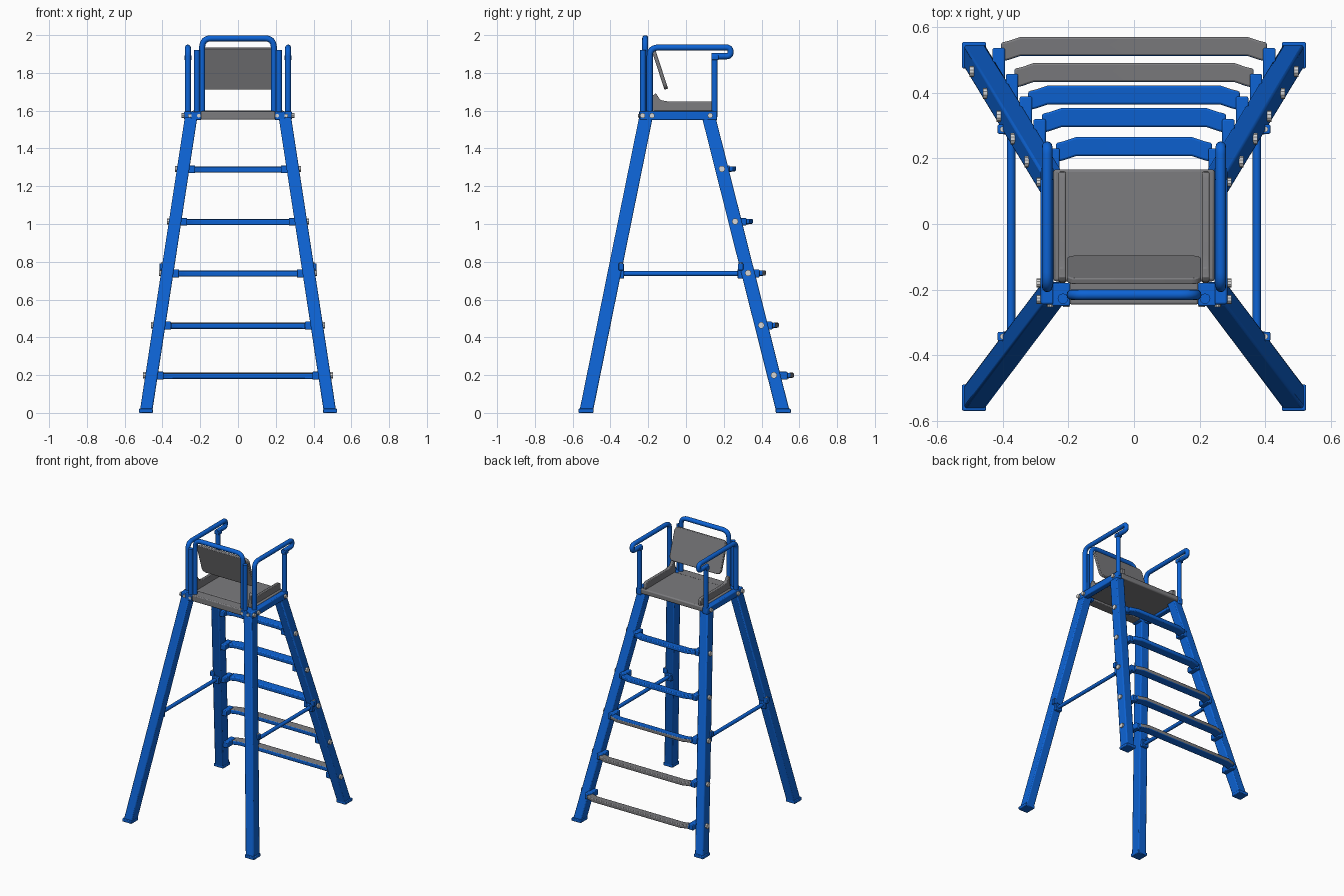
import bpy, bmesh, math
from mathutils import Vector

if "Cube" in bpy.data.objects:
    bpy.data.objects.remove(bpy.data.objects["Cube"])


def material(name, rgb):
    m = bpy.data.materials.new(name)
    m.diffuse_color = (*rgb, 1)
    m.use_nodes = True
    m.node_tree.nodes["Principled BSDF"].inputs["Base Color"].default_value = m.diffuse_color
    return m


BLUE = material("blue paint", (0.004, 0.125, 0.66))
GREY = material("grey plastic", (0.2, 0.2, 0.21))
STEEL = material("bolt steel", (0.68, 0.68, 0.68))


def finish(bm, name, mat, bevel=0.0, smooth=True):
    bmesh.ops.recalc_face_normals(bm, faces=bm.faces)
    me = bpy.data.meshes.new(name)
    bm.to_mesh(me)
    bm.free()
    ob = bpy.data.objects.new(name, me)
    bpy.context.collection.objects.link(ob)
    me.materials.append(mat)
    if bevel:
        b = ob.modifiers.new("bevel", 'BEVEL')
        b.width, b.segments, b.limit_method = bevel, 2, 'ANGLE'
    if smooth:
        bpy.ops.object.select_all(action='DESELECT')
        bpy.context.view_layer.objects.active = ob
        ob.select_set(True)
        bpy.ops.object.shade_smooth_by_angle(angle=math.radians(35))
    return ob


def box(name, mat, lo, hi, bevel=0.004):
    bm = bmesh.new()
    bmesh.ops.create_cube(bm, size=1)
    for v in bm.verts:
        v.co = [(lo[i] + hi[i]) / 2 + v.co[i] * (hi[i] - lo[i]) for i in range(3)]
    return finish(bm, name, mat, bevel)


def loft(name, mat, rings, bevel=0.0):
    """Join a list of equal closed rings and cap both ends."""
    bm = bmesh.new()
    rs = [[bm.verts.new(p) for p in r] for r in rings]
    n = len(rs[0])
    for a, b in zip(rs, rs[1:]):
        for i in range(n):
            bm.faces.new((a[i], a[(i + 1) % n], b[(i + 1) % n], b[i]))
    bm.faces.new(rs[0])
    bm.faces.new(rs[-1])
    return finish(bm, name, mat, bevel)


def rounded(pts, r, steps=6):
    """Round the inner corners of a polyline."""
    pts = [Vector(p) for p in pts]
    out = [pts[0]]
    for a, p, b in zip(pts, pts[1:], pts[2:]):
        d = min(r, (a - p).length * 0.49, (b - p).length * 0.49)
        s, e = p + (a - p).normalized() * d, p + (b - p).normalized() * d
        for k in range(steps + 1):
            t = k / steps
            out.append(s * (1 - t) ** 2 + p * 2 * t * (1 - t) + e * t * t)
    return out + [pts[-1]]


def tube(name, mat, pts, r, bend=0.04, sides=12):
    """Round tube along a path that lies in one plane."""
    path = rounded(pts, bend)
    normal = Vector((0, 0, 1))
    if len(pts) > 2:
        normal = (Vector(pts[1]) - Vector(pts[0])).cross(Vector(pts[2]) - Vector(pts[1])).normalized()
    elif abs((path[1] - path[0]).normalized().z) > 0.9:
        normal = Vector((1, 0, 0))
    rings = []
    for i, p in enumerate(path):
        t = (path[min(i + 1, len(path) - 1)] - path[max(i - 1, 0)]).normalized()
        side = t.cross(normal).normalized()
        rings.append([p + r * (side * math.cos(a) + normal * math.sin(a))
                      for a in (2 * math.pi * k / sides for k in range(sides))])
    return loft(name, mat, rings)


def bolt(name, p, axis, r=0.016, h=0.012):
    p = Vector(p)
    return tube(name, STEEL, [p, p + Vector(axis) * h], r, sides=10)


# Leg centre lines as a function of height
def leg_x(z): return 0.488 - 0.153 * z
def front_y(z): return -0.53 + 0.203 * z
def rear_y(z): return 0.515 - 0.252 * z


def section(x, y, z, hx, hy):
    return [(x - hx, y - hy, z), (x + hx, y - hy, z), (x + hx, y + hy, z), (x - hx, y + hy, z)]


for s, side in ((-1, "left"), (1, "right")):
    # Splayed legs with foot caps
    for end, fy in (("front", front_y), ("rear", rear_y)):
        loft(f"{side}_{end}_leg", BLUE,
             [section(s * leg_x(z), fy(z), z, 0.033, 0.036) for z in (0.005, 1.565)], 0.007)
        box(f"{side}_{end}_foot", BLUE, (s * leg_x(0) - 0.037, fy(0) - 0.04, 0),
            (s * leg_x(0) + 0.037, fy(0) + 0.04, 0.022))

    # Side brace with clamps
    zb = 0.737
    xb = s * leg_x(zb)
    tube(f"{side}_brace", BLUE, [(xb, front_y(zb), zb), (xb, rear_y(zb), zb)], 0.013)
    for end, y in (("front", front_y(zb) + 0.037), ("rear", rear_y(zb) - 0.04)):
        box(f"{side}_{end}_brace_flange", BLUE, (xb - 0.026, y - 0.016, zb - 0.025),
            (xb + 0.026, y + 0.016, zb + 0.025))
        xc = xb + s * 0.025
        box(f"{side}_{end}_brace_clamp", BLUE, (xc - 0.016, y - 0.014, zb + 0.018),
            (xc + 0.016, y + 0.014, zb + 0.055))
        bolt(f"{side}_{end}_brace_bolt", (xc, y, zb + 0.05), (0, 0, 1), 0.009, 0.01)

    # Seat frame rail, corner blocks and bolts
    xs = sorted((s * 0.245, s * 0.285))
    box(f"{side}_seat_rail", BLUE, (xs[0], -0.245, 1.55), (xs[1], 0.165, 1.597), 0.006)
    xs = sorted((s * 0.195, s * 0.25))
    box(f"{side}_front_corner", BLUE, (xs[0], -0.25, 1.55), (xs[1], -0.18, 1.595))
    for i, y in enumerate((-0.23, -0.18, 0.128)):
        bolt(f"{side}_rail_bolt_{i}", (s * 0.284, y, 1.574), (s, 0, 0), 0.014, 0.014)
    for i, x in enumerate((0.207, 0.255)):
        bolt(f"{side}_corner_bolt_{i}", (s * x, -0.243, 1.574), (0, -1, 0), 0.01, 0.01)

    # Back post and looped armrest
    tube(f"{side}_back_post", BLUE, [(s * 0.217, -0.228, 1.56), (s * 0.217, -0.228, 1.92)], 0.016)
    x = s * 0.265
    tube(f"{side}_armrest", BLUE,
         [(x, -0.192, 1.57), (x, -0.192, 1.934), (x, 0.236, 1.934), (x, 0.236, 1.888),
          (x, 0.135, 1.888)], 0.016, 0.045)
    tube(f"{side}_armrest_post", BLUE, [(x, 0.152, 1.57), (x, 0.152, 1.885)], 0.016)
    box(f"{side}_armrest_clamp", BLUE, (x - 0.019, 0.134, 1.868), (x + 0.019, 0.172, 1.892))

    # Raised seat side, higher at the back
    outline = [(-0.18, 1.59), (0.16, 1.59), (0.158, 1.64), (0.14, 1.648), (-0.09, 1.648),
               (-0.135, 1.656), (-0.16, 1.692), (-0.176, 1.68)]
    loft(f"{side}_seat_side", GREY,
         [[(s * xx, y, z) for y, z in outline] for xx in (0.208, 0.23)], 0.004)

# Ladder rungs: flat bars with bent ends, the lower ones with grey tread faces
for i, (z, off) in enumerate(((0.197, 0.077), (0.462, 0.064), (0.738, 0.065),
                              (1.012, 0.065), (1.29, 0.046))):
    w, yl = leg_x(z) - 0.03, rear_y(z)
    y, xe = yl + off, w - 0.022
    path = [(-xe, y - 0.018), (-xe + 0.025, y - 0.012), (-xe + 0.06, y),
            (xe - 0.06, y), (xe - 0.025, y - 0.012), (xe, y - 0.018)]
    rung = loft(f"rung_{i + 1}", BLUE,
                [[(px, py - 0.029, z - 0.018), (px, py + 0.029, z - 0.01),
                  (px, py + 0.029, z + 0.016), (px, py - 0.029, z + 0.012)] for px, py in path], 0.006)
    rung.data.materials.append(GREY)
    for f in rung.data.polygons:
        n = f.normal
        if (i < 2 and (n.z > 0.7 or n.y > 0.7)) or (i == 2 and n.y > 0.7):
            f.material_index = 1
    for s, side in ((-1, "left"), (1, "right")):
        xs = sorted((s * (w + 0.004), s * (xe - 0.012)))
        box(f"{side}_rung_bracket_{i + 1}", BLUE, (xs[0], yl - 0.028, z - 0.021),
            (xs[1], y - 0.005, z + 0.021), 0.005)
        bolt(f"{side}_rung_bolt_{i + 1}", (s * (leg_x(z) + 0.03), yl, z + 0.002), (s, 0, 0), 0.017, 0.014)

# Seat pan
box("seat", GREY, (-0.246, -0.175, 1.562), (0.246, 0.167, 1.6), 0.008)
box("seat_front_edge", GREY, (-0.196, -0.246, 1.552), (0.196, -0.17, 1.597), 0.006)

# Back hoop
tube("back_hoop", BLUE, [(-0.19, -0.216, 1.57), (-0.19, -0.216, 1.983), (0.19, -0.216, 1.983),
                         (0.19, -0.216, 1.57)], 0.016, 0.05)

# Tilted backrest panel with rounded corners
corners = []
for cx, cz, a0 in ((0.175, 0.085, 0), (-0.175, 0.085, 90), (-0.175, -0.085, 180), (0.175, -0.085, 270)):
    for k in range(6):
        a = math.radians(a0 + 18 * k)
        corners.append((cx + 0.03 * math.cos(a), cz + 0.03 * math.sin(a)))
tilt = math.radians(18)
loft("backrest", GREY,
     [[(x, -0.14 - v * math.sin(tilt) + d * math.cos(tilt), 1.823 + v * math.cos(tilt) + d * math.sin(tilt))
       for x, v in corners] for d in (-0.01, 0.01)], 0.004)
